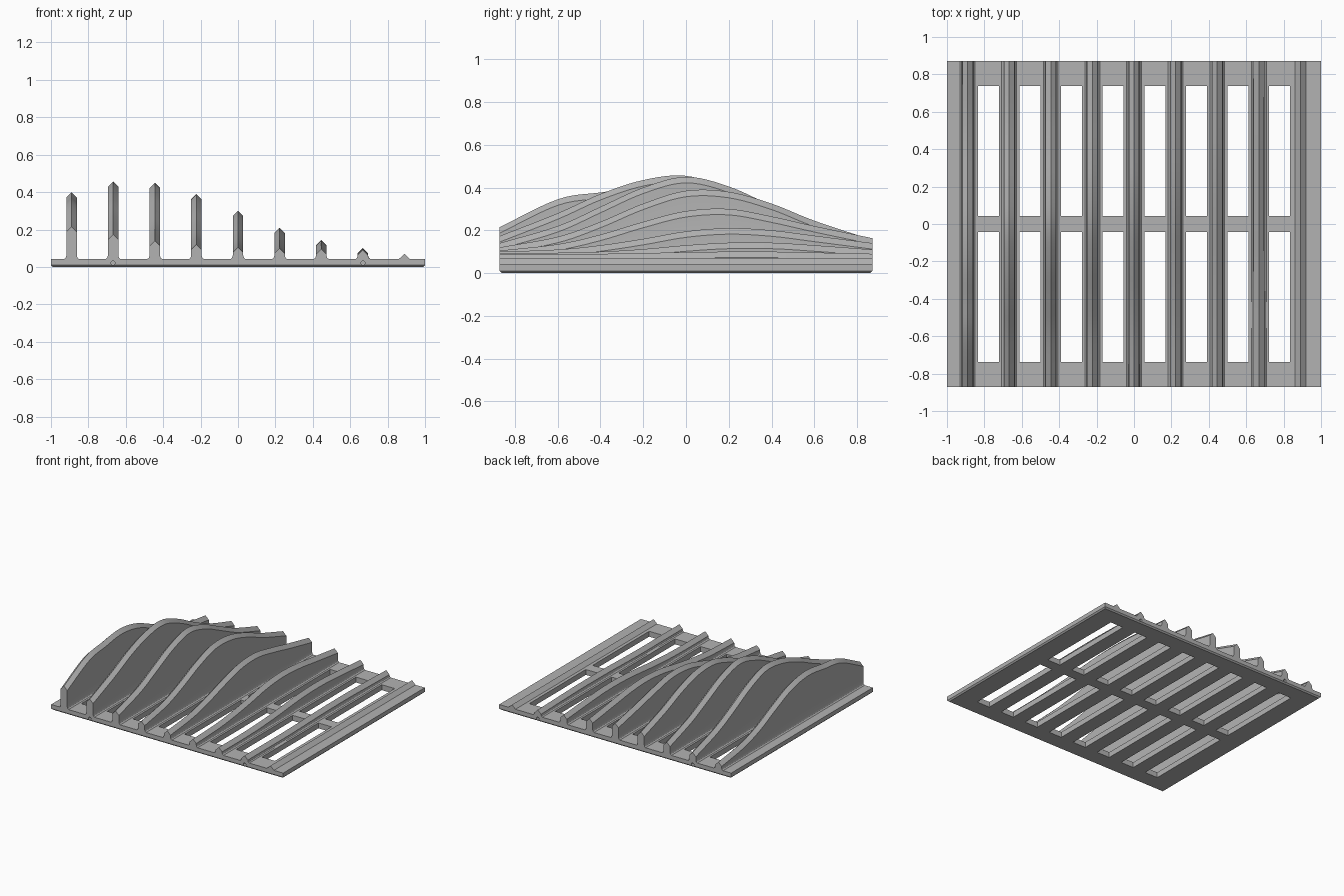
import bpy
import bmesh
from mathutils import Matrix, Vector

if "Cube" in bpy.data.objects:
    bpy.data.objects.remove(bpy.data.objects["Cube"], do_unlink=True)

HALF_DEPTH = 0.872
PLATE_TOP = 0.042
PITCH = 0.2225

grey = bpy.data.materials.new("light_grey")
grey.use_nodes = True
colour = (0.45, 0.45, 0.45, 1)
grey.diffuse_color = colour
grey.node_tree.nodes["Principled BSDF"].inputs["Base Color"].default_value = colour


def make_object(name, bm):
    bmesh.ops.recalc_face_normals(bm, faces=bm.faces)
    mesh = bpy.data.meshes.new(name)
    bm.to_mesh(mesh)
    bm.free()
    mesh.materials.append(grey)
    obj = bpy.data.objects.new(name, mesh)
    bpy.context.collection.objects.link(obj)
    return obj


def select_only(obj):
    bpy.ops.object.select_all(action="DESELECT")
    obj.select_set(True)
    bpy.context.view_layer.objects.active = obj


# Slotted base plate: a grid of cells, leaving out the drain slots
def build_plate():
    xs = [-1]
    for i in range(8):
        middle = (i - 3.5) * PITCH
        xs += [middle - 0.056, middle + 0.056]
    xs.append(1)
    ys = [-HALF_DEPTH, -0.738, -0.042, 0.042, 0.738, HALF_DEPTH]
    bm = bmesh.new()
    grid = [[bm.verts.new((x, y, PLATE_TOP)) for y in ys] for x in xs]
    for i in range(len(xs) - 1):
        for j in range(len(ys) - 1):
            if i % 2 and j % 2:
                continue
            bm.faces.new((grid[i][j], grid[i + 1][j], grid[i + 1][j + 1], grid[i][j + 1]))
    top = bm.faces[:]
    result = bmesh.ops.extrude_face_region(bm, geom=top, use_keep_orig=True)
    lower = [g for g in result["geom"] if isinstance(g, bmesh.types.BMVert)]
    bmesh.ops.translate(bm, verts=lower, vec=(0, 0, -PLATE_TOP))
    bmesh.ops.recalc_face_normals(bm, faces=bm.faces)
    # Merge flat areas, then chamfer the outer bottom rim
    bmesh.ops.dissolve_limit(bm, angle_limit=0.01, verts=bm.verts, edges=bm.edges)

    def on_rim(v):
        return v.co.z < 0.001 and (abs(v.co.x) > 0.999 or abs(v.co.y) > HALF_DEPTH - 0.001)

    rim = [e for e in bm.edges if all(on_rim(v) for v in e.verts)]
    bmesh.ops.bevel(bm, geom=rim, offset=0.01, segments=1, affect="EDGES")
    return make_object("base_plate", bm)


plate = build_plate()

# Small blind pin holes in the front and back edges
bm = bmesh.new()
for x in (-3 * PITCH, 3 * PITCH):
    for y in (-HALF_DEPTH, HALF_DEPTH):
        place = Matrix.Translation((x, y, 0.021)) @ Matrix.Rotation(1.5708, 4, "X")
        bmesh.ops.create_cone(bm, cap_ends=True, segments=16, radius1=0.011,
                              radius2=0.011, depth=0.16, matrix=place)
cutter = make_object("pin_hole_cutter", bm)
cutter.hide_render = True
cut = plate.modifiers.new("pin_holes", "BOOLEAN")
cut.operation = "DIFFERENCE"
cut.object = cutter
select_only(plate)
bpy.ops.object.modifier_apply(modifier=cut.name)
bpy.data.objects.remove(cutter, do_unlink=True)


# Ridge heights of each rib, in hundredths, from front to back
STATIONS = [-HALF_DEPTH, -0.6, -0.4, -0.2, 0, 0.2, 0.4, 0.6, HALF_DEPTH]
RIDGES = [
    [21.5, 34.5, 37.7, 40, 37, 29, 20, 14, 10],
    [17.3, 28, 37, 43.5, 45.5, 39, 29, 20, 11.5],
    [14, 22, 31, 40, 45, 40.5, 31.5, 22.5, 13.5],
    [12, 17, 24, 32.5, 38.5, 38, 32.5, 24.5, 15.5],
    [10.5, 13.5, 18, 24, 29, 30, 26.5, 22, 16.3],
    [10, 11, 13, 16, 19.5, 21, 20, 17.5, 14],
    [9.5, 9.5, 10, 11.2, 13, 14.2, 14.2, 13, 11],
    [9, 9, 9, 9.3, 9.8, 10, 10, 9.6, 9],
    [7, 7, 7, 7, 7, 7, 7, 7, 7],
]
STEPS = 6


def smooth_path(heights):
    """Smooth curve through the ridge points, as (y, z) vectors."""
    pts = [Vector((y, h / 100)) for y, h in zip(STATIONS, heights)]
    pts = [2 * pts[0] - pts[1]] + pts + [2 * pts[-1] - pts[-2]]
    path = []
    for a, b, c, d in zip(pts, pts[1:], pts[2:], pts[3:]):
        for k in range(STEPS):
            t = k / STEPS
            path.append(b + (c - a) * t / 2 + (a - 2.5 * b + 2 * c - d / 2) * t * t
                        + (1.5 * (b - c) + (d - a) / 2) * t ** 3)
    path.append(pts[-2])
    return path


# Pointed cross-section with a small flare at the foot
def half_section(z, low):
    shoulder = z - 0.028
    if low:
        return [(0.03, PLATE_TOP)]
    foot = PLATE_TOP
    flare = min(0.018, (shoulder - foot) * 0.8)
    return [(0.04, foot), (0.032, foot + flare * 0.35),
            (0.028, foot + flare), (0.028, shoulder)]


def build_rib(index, heights):
    x = (index - 4) * PITCH
    low = max(heights) < 8
    bm = bmesh.new()
    rings = []
    for y, z in smooth_path(heights):
        right = half_section(z, low)
        section = right + [(0, z)] + [(-w, h) for w, h in reversed(right)]
        rings.append([bm.verts.new((x + w, y, h)) for w, h in section])
    count = len(rings[0])
    for a, b in zip(rings, rings[1:]):
        for k in range(count):
            n = (k + 1) % count
            bm.faces.new((a[k], a[n], b[n], b[k]))
    bm.faces.new(rings[0])
    bm.faces.new(rings[-1])
    rib = make_object(f"rib_{index + 1}", bm)
    select_only(rib)
    bpy.ops.object.shade_smooth_by_angle(angle=0.4)


for index, heights in enumerate(RIDGES):
    build_rib(index, heights)
